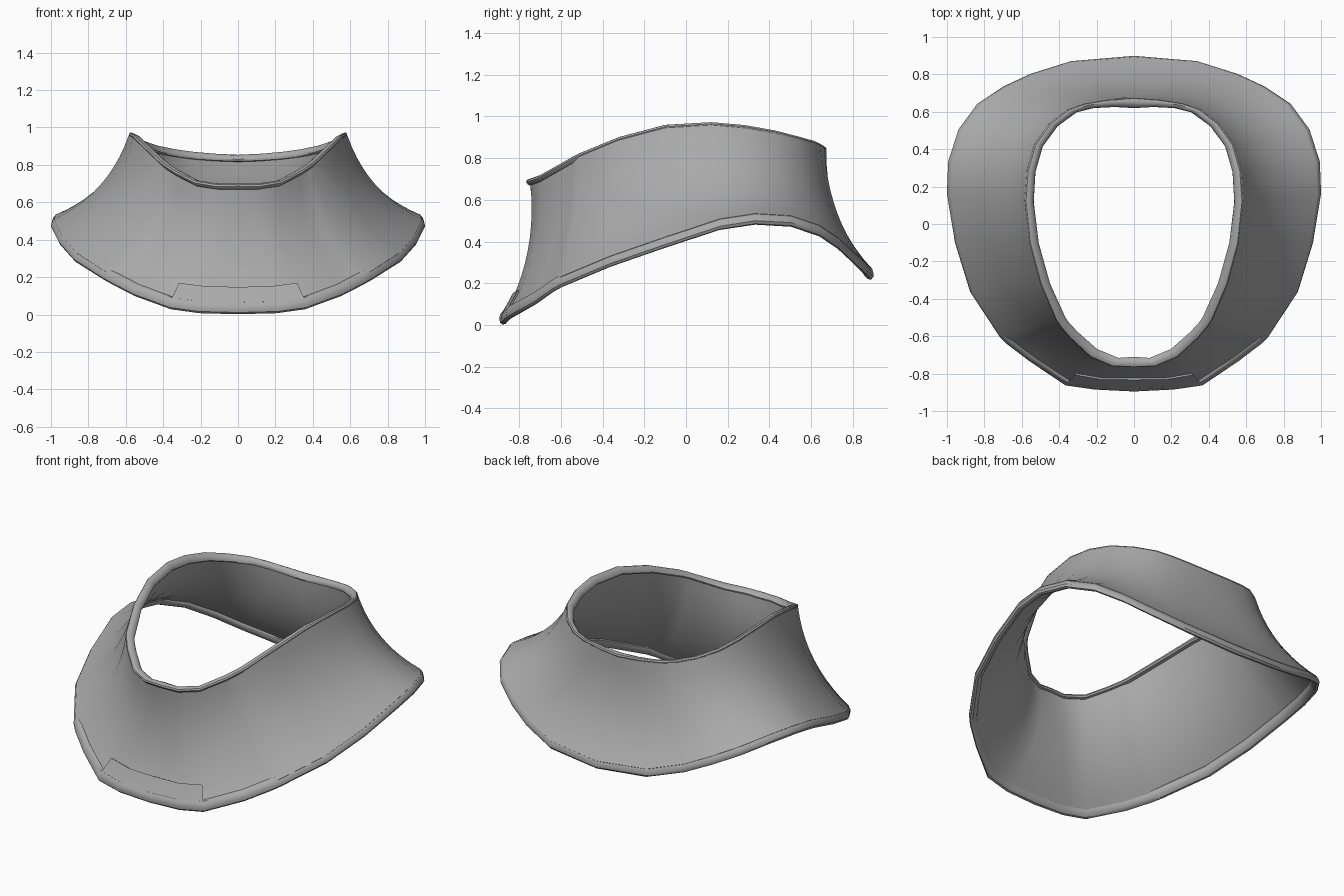
import bpy, bmesh, math
from mathutils import Vector

if "Cube" in bpy.data.objects:
    bpy.data.objects.remove(bpy.data.objects["Cube"])

# Half outline, front to back: bottom edge point and matching top edge point
HALF = [
    ((0, -.872, .035), (0, -.738, .683)),
    ((.2, -.866, .04), (.1, -.738, .683)),
    ((.35, -.845, .06), (.215, -.69, .70)),
    ((.54, -.72, .13), (.32, -.595, .755)),
    ((.655, -.635, .19), (.37, -.54, .787)),
    ((.695, -.595, .212), (.392, -.508, .803)),
    ((.85, -.36, .31), (.475, -.32, .88)),
    ((.93, -.1, .40), (.535, -.1, .938)),
    ((.972, .16, .485), (.56, .12, .95)),
    ((.965, .33, .51), (.55, .28, .935)),
    ((.91, .5, .50), (.51, .42, .91)),
    ((.81, .635, .455), (.43, .53, .882)),
    ((.675, .725, .395), (.33, .605, .862)),
    ((.53, .79, .335), (.24, .632, .85)),
    ((.32, .853, .275), (.12, .645, .84)),
    ((0, .875, .25), (0, .647, .835)),
]
N = len(HALF)
mirror = lambda p: (-p[0], p[1], p[2])
# Each station: bottom, top, index along the half (for the panel step)
RING = [(Vector(b), Vector(t), i) for i, (b, t) in enumerate(HALF)]
RING += [(Vector(mirror(HALF[i][0])), Vector(mirror(HALF[i][1])), i) for i in range(N - 2, 0, -1)]

grey = bpy.data.materials.new("grey")
grey.diffuse_color = (0.4, 0.4, 0.4, 1)
grey.use_nodes = True
grey.node_tree.nodes["Principled BSDF"].inputs["Base Color"].default_value = grey.diffuse_color


def frame(b, t):
    """Slope direction down the wall and its outward normal."""
    d = b - t
    h = Vector((d.x, d.y, 0)).normalized()
    n = (h * -d.z + Vector((0, 0, 1)) * Vector((d.x, d.y)).length).normalized()
    return d.normalized(), n


def wall_point(b, t, u, off):
    """Point on the concave flare, u = 0 at the top and 1 at the bottom."""
    d, n = frame(b, t)
    c = (b + t) / 2 - n * .13
    tangent = (c - t) * (1 - u) + (b - c) * u
    h = Vector((n.x, n.y, 0)).normalized()
    side = Vector((0, 0, 1)).cross(h)
    out = side.cross(tangent).normalized()
    if out.dot(n) < 0:
        out.negate()
    return t * (1 - u) ** 2 + c * 2 * u * (1 - u) + b * u ** 2 + out * off


def loft(name, sections, closed=True):
    """Skin closed cross-sections into one smooth object."""
    bm = bmesh.new()
    rows = [[bm.verts.new(p) for p in s] for s in sections]
    k = len(rows[0])
    for i in range(len(rows) if closed else len(rows) - 1):
        a, b = rows[i], rows[(i + 1) % len(rows)]
        for j in range(k):
            bm.faces.new((a[j], a[(j + 1) % k], b[(j + 1) % k], b[j]))
    if not closed:
        bm.faces.new(rows[0])
        bm.faces.new(rows[-1])
    bmesh.ops.recalc_face_normals(bm, faces=bm.faces)
    me = bpy.data.meshes.new(name)
    bm.to_mesh(me)
    bm.free()
    me.materials.append(grey)
    ob = bpy.data.objects.new(name, me)
    bpy.context.collection.objects.link(ob)
    bpy.ops.object.select_all(action='DESELECT')
    ob.select_set(True)
    bpy.context.view_layer.objects.active = ob
    bpy.ops.object.shade_smooth_by_angle(angle=math.radians(35))
    return ob


def strip(b, t, u0, u1, inner, outer, steps):
    us = [u0 + (u1 - u0) * k / steps for k in range(steps + 1)]
    return ([wall_point(b, t, u, outer) for u in us]
            + [wall_point(b, t, u, inner) for u in reversed(us)])


def rim_section(centre, d, n, along, across, sides=10):
    return [centre + d * along * math.cos(a) + n * across * math.sin(a)
            for a in (2 * math.pi * k / sides for k in range(sides))]


# Flared wall; side and back panels stand proud of the front panel
loft("collar_wall", [strip(b, t, 0, 1, -.012 + s, .01 + s, 10)
                     for b, t, s in ((b, t, .016 if i >= 5 else 0) for b, t, i in RING)])

# Rolled rims
loft("top_rim", [rim_section(t, *frame(b, t), .017, .029) for b, t, i in RING])
loft("bottom_rim", [rim_section(b, *frame(b, t), .034, .023) for b, t, i in RING])

# Raised lip on the lower front
lip = [RING[k] for k in (-2, -1, 0, 1, 2)]
loft("front_lip", [strip(b, t, .83, 1, 0, .022, 3) for b, t, i in lip], closed=False)
